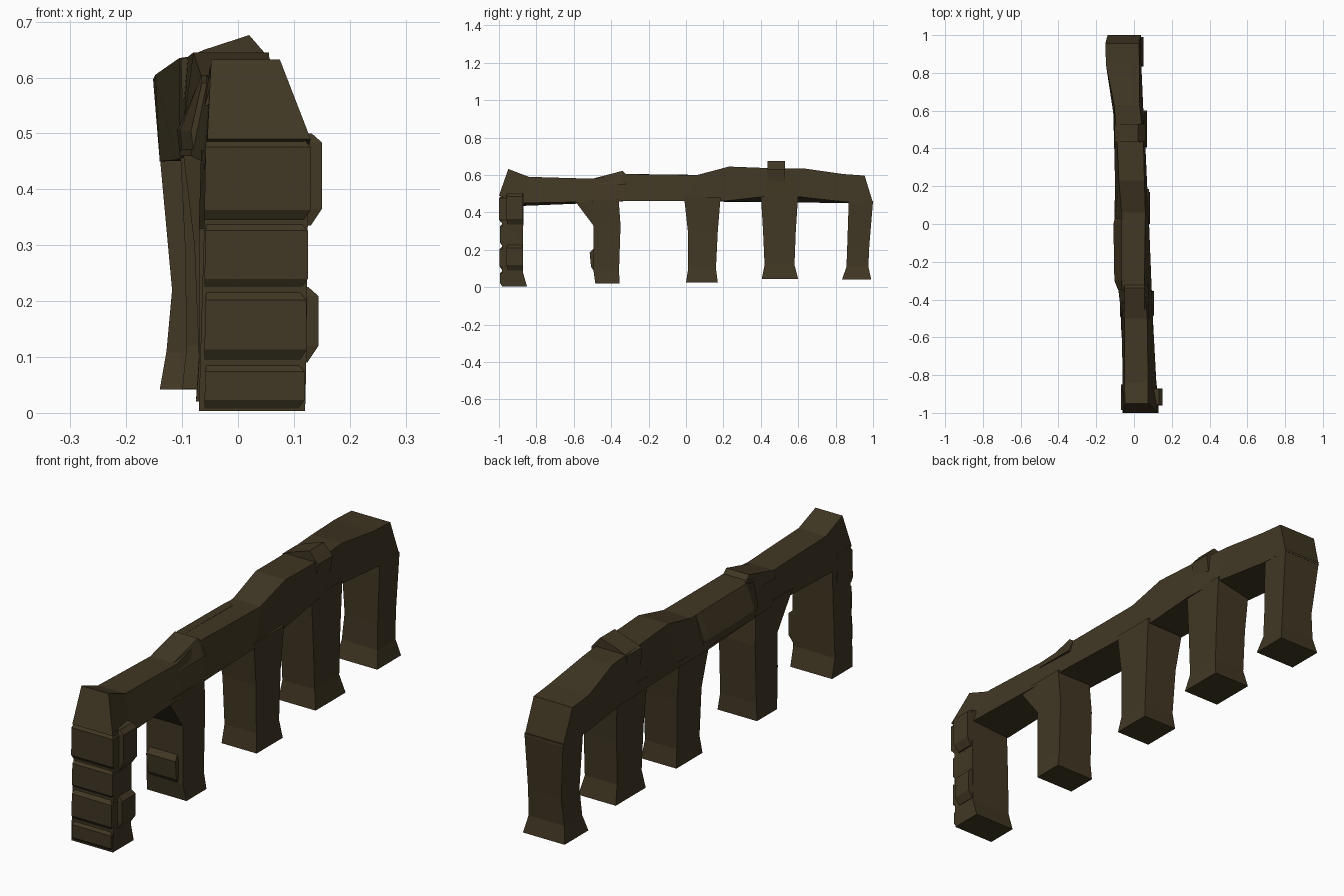
import bpy

stone = bpy.data.materials.new("dark_stone")
stone.diffuse_color = (0.052, 0.038, 0.017, 1)


def loft(name, rings):
    """Skin a list of equal-sized vertex rings and close both ends."""
    n = len(rings[0])
    verts = [v for r in rings for v in r]
    faces = [tuple(range(n))[::-1], tuple(range(len(verts) - n, len(verts)))]
    for k in range(len(rings) - 1):
        for i in range(n):
            j = (i + 1) % n
            faces.append((k * n + i, k * n + j, (k + 1) * n + j, (k + 1) * n + i))
    mesh = bpy.data.meshes.new(name)
    mesh.from_pydata(verts, [], faces)
    mesh.update()
    mesh.materials.append(stone)
    ob = bpy.data.objects.new(name, mesh)
    bpy.context.collection.objects.link(ob)
    return ob


def upright(name, rows):
    """Stack of rectangles: z, y0, y1, x0, x1."""
    return loft(name, [[(x0, y0, z), (x1, y0, z), (x1, y1, z), (x0, y1, z)]
                       for z, y0, y1, x0, x1 in rows])


# Lintel: y bottom, y top, left x/z, right x/z at the bottom, left x, right x, z on top
beam = [
    (-1.0, -.95, -.055, .49, .13, .49, -.048, .075, .632),
    (-.87, -.84, -.06, .435, .12, .45, -.05, .075, .59),
    (-.5, -.5, -.065, .45, .10, .457, -.05, .07, .58),
    (-.33, -.33, -.085, .46, .093, .46, -.055, .055, .605),
    (.0, .06, -.105, .46, .08, .46, -.065, .06, .60),
    (.2, .23, -.1, .457, .07, .46, -.08, .055, .645),
    (.42, .44, -.105, .455, .06, .485, -.09, .05, .637),
    (.59, .63, -.11, .453, .05, .485, -.105, .03, .635),
    (.86, .84, -.14, .45, .038, .455, -.148, .03, .605),
    (1.0, .955, -.14, .45, .035, .45, -.152, .025, .597),
]
loft("lintel", [[(xl, yb, zl), (xl2, yt, zt), (xr2, yt, zt), (xr, yb, zr)]
                for yb, yt, xl, zl, xr, zr, xl2, xr2, zt in beam])

# Five pillars with flared feet
upright("front_pillar", [(.003, -.985, -.85, -.07, .12), (.08, -.985, -.872, -.068, .122),
                         (.35, -.985, -.87, -.06, .125), (.5, -.985, -.87, -.055, .125)])
upright("second_pillar", [(.02, -.485, -.355, -.075, .105), (.09, -.495, -.358, -.07, .095),
                          (.33, -.495, -.35, -.07, .095), (.47, -.6, -.36, -.066, .1)])
upright("middle_pillar", [(.025, 0, .17, -.075, .085), (.1, .012, .16, -.07, .075),
                          (.3, .01, .17, -.078, .075), (.48, -.01, .185, -.1, .08)])
upright("fourth_pillar", [(.043, .405, .6, -.1, .07), (.12, .42, .58, -.092, .055),
                          (.3, .412, .587, -.095, .055), (.5, .4, .6, -.105, .055)])
upright("back_pillar", [(.042, .835, .99, -.14, .05), (.11, .858, .975, -.128, .035),
                        (.22, .862, .98, -.118, .033), (.46, .87, 1.0, -.14, .036)])

# Weathered courses on the front pillar, each with a sloped top and bottom
for i, (z0, z1, y, x1) in enumerate([(.005, .09, -.995, .119), (.095, .218, -.998, .123),
                                     (.222, .342, -.995, .125), (.345, .492, -1.0, .13)]):
    upright(f"front_course_{i + 1}", [(z0, y + .012, -.9, -.06, x1 - .012),
                                      (z0 + .018, y, -.9, -.06, x1),
                                      (z1 - .016, y, -.9, -.058, x1),
                                      (z1, y + .015, -.9, -.056, x1 - .015)])

# Stones jutting out of the right side of the front pillar
for name, z0, z1, x in (("lower_side_stone", .09, .225, .144), ("upper_side_stone", .335, .5, .15)):
    upright(name, [(z0, -.955, -.875, .08, x - .02), (z0 + .03, -.96, -.872, .08, x),
                   (z1 - .016, -.96, -.872, .08, x), (z1, -.955, -.875, .08, x - .018)])

# Stones on the front of the second pillar
upright("second_pillar_stone", [(.09, -.495, -.45, -.055, .07), (.11, -.508, -.45, -.058, .075),
                                (.185, -.515, -.45, -.058, .075), (.21, -.49, -.45, -.055, .07)])

# Raised stones on top of the lintel
def cap(name, y0, y1, profile, inset):
    mid = (min(p[0] for p in profile) + max(p[0] for p in profile)) / 2
    loft(name, [[(x, y, z) for x, z in profile] for y in (y0, y1)])


cap("top_stone", .435, .53, [(-.1, .56), (-.102, .632), (-.06, .65), (.02, .676), (.06, .63), (.05, .56)], 0)
loft("ridge_stone", [[(-.06, y, .55), (-.05, y, z), (.055, y, z), (.08, y, .55)]
                     for y, z in ((-.5, .58), (-.34, .622), (-.32, .603))])
loft("left_side_stone", [[(-.03, y, .47), (-x, y, .47), (-x - .004, y, .505), (-.065, y, z), (-.03, y, z)]
                         for y, x, z in ((-.35, .08, .59), (-.3, .1, .605), (0, .105, .602), (.03, .098, .6))])
